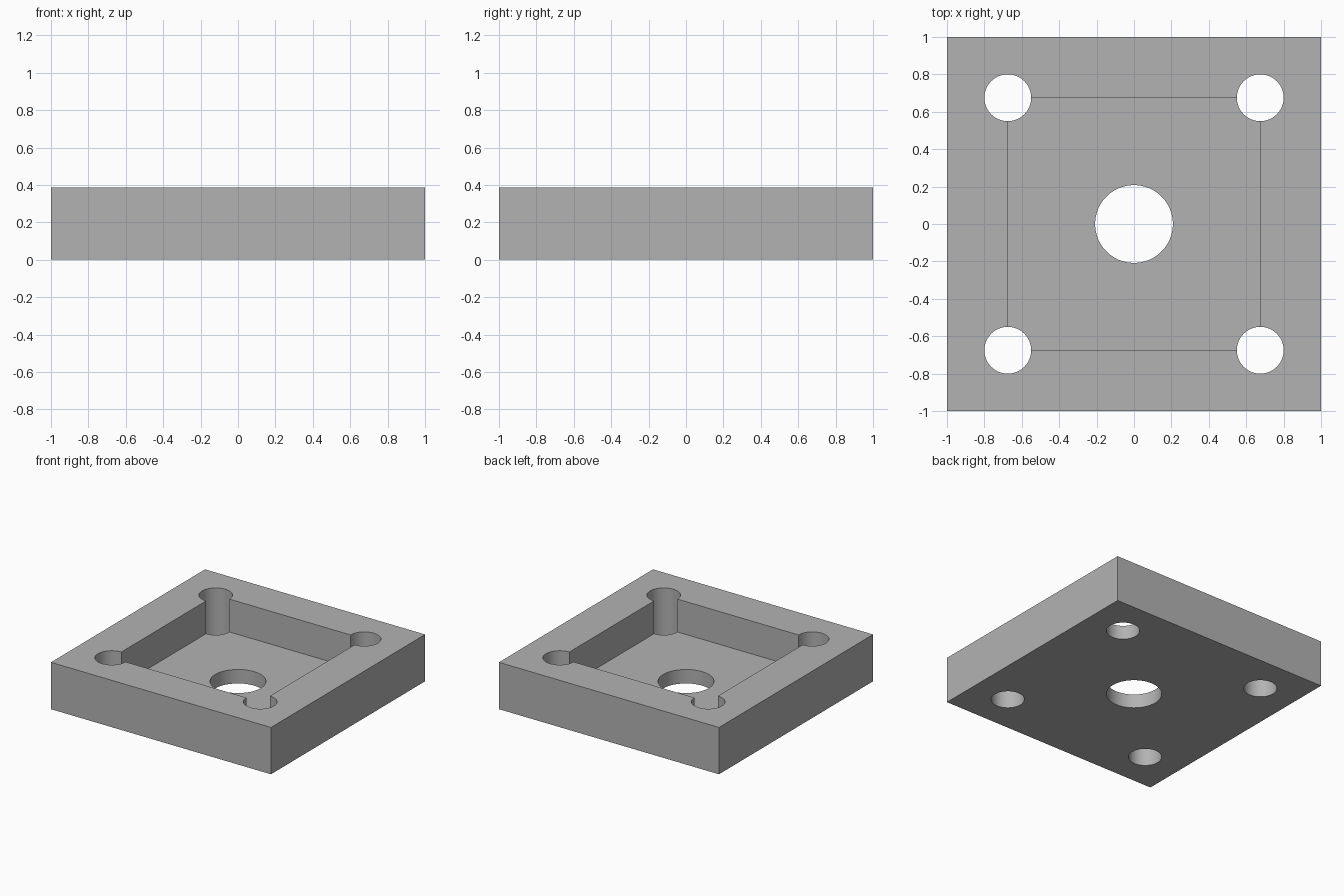
import bpy
from math import radians

if "Cube" in bpy.data.objects:
    bpy.data.objects.remove(bpy.data.objects["Cube"])

HEIGHT = 0.385      # overall thickness
FLOOR = 0.115       # floor left under the pocket
INSET = 0.675       # pocket half width and corner hole position
CORNER_R = 0.125
CENTRE_R = 0.208


def box(name, half, z0, z1):
    bpy.ops.mesh.primitive_cube_add(size=1, location=(0, 0, (z0 + z1) / 2))
    ob = bpy.context.object
    ob.name = name
    ob.scale = (2 * half, 2 * half, z1 - z0)
    bpy.ops.object.transform_apply(location=True, rotation=True, scale=True)
    return ob


def drill(name, x, y, radius):
    bpy.ops.mesh.primitive_cylinder_add(vertices=64, radius=radius, depth=2 * HEIGHT,
                                        location=(x, y, HEIGHT / 2))
    ob = bpy.context.object
    ob.name = name
    return ob


def cut(target, cutter):
    cutter.hide_render = True
    mod = target.modifiers.new("cut", "BOOLEAN")
    mod.operation = "DIFFERENCE"
    mod.solver = "EXACT"
    mod.object = cutter
    bpy.ops.object.select_all(action="DESELECT")
    target.select_set(True)
    bpy.context.view_layer.objects.active = target
    bpy.ops.object.modifier_apply(modifier=mod.name)
    bpy.data.objects.remove(cutter)


# Square block with its open pocket
tray = box("square_tray", 1, 0, HEIGHT)
cut(tray, box("pocket_cutter", INSET, FLOOR, HEIGHT + 0.1))

# Through holes: one in the centre, one on each pocket corner
cut(tray, drill("centre_hole_cutter", 0, 0, CENTRE_R))
for sx in (-1, 1):
    for sy in (-1, 1):
        cut(tray, drill("corner_hole_cutter", sx * INSET, sy * INSET, CORNER_R))

# Single grey finish
grey = bpy.data.materials.new("plain_grey")
grey.use_nodes = True
colour = (0.45, 0.45, 0.45, 1)
grey.diffuse_color = colour
grey.node_tree.nodes["Principled BSDF"].inputs["Base Color"].default_value = colour
tray.data.materials.clear()
tray.data.materials.append(grey)
for poly in tray.data.polygons:
    poly.material_index = 0

# Round hole walls, crisp edges elsewhere
bpy.ops.object.shade_smooth_by_angle(angle=radians(30))
